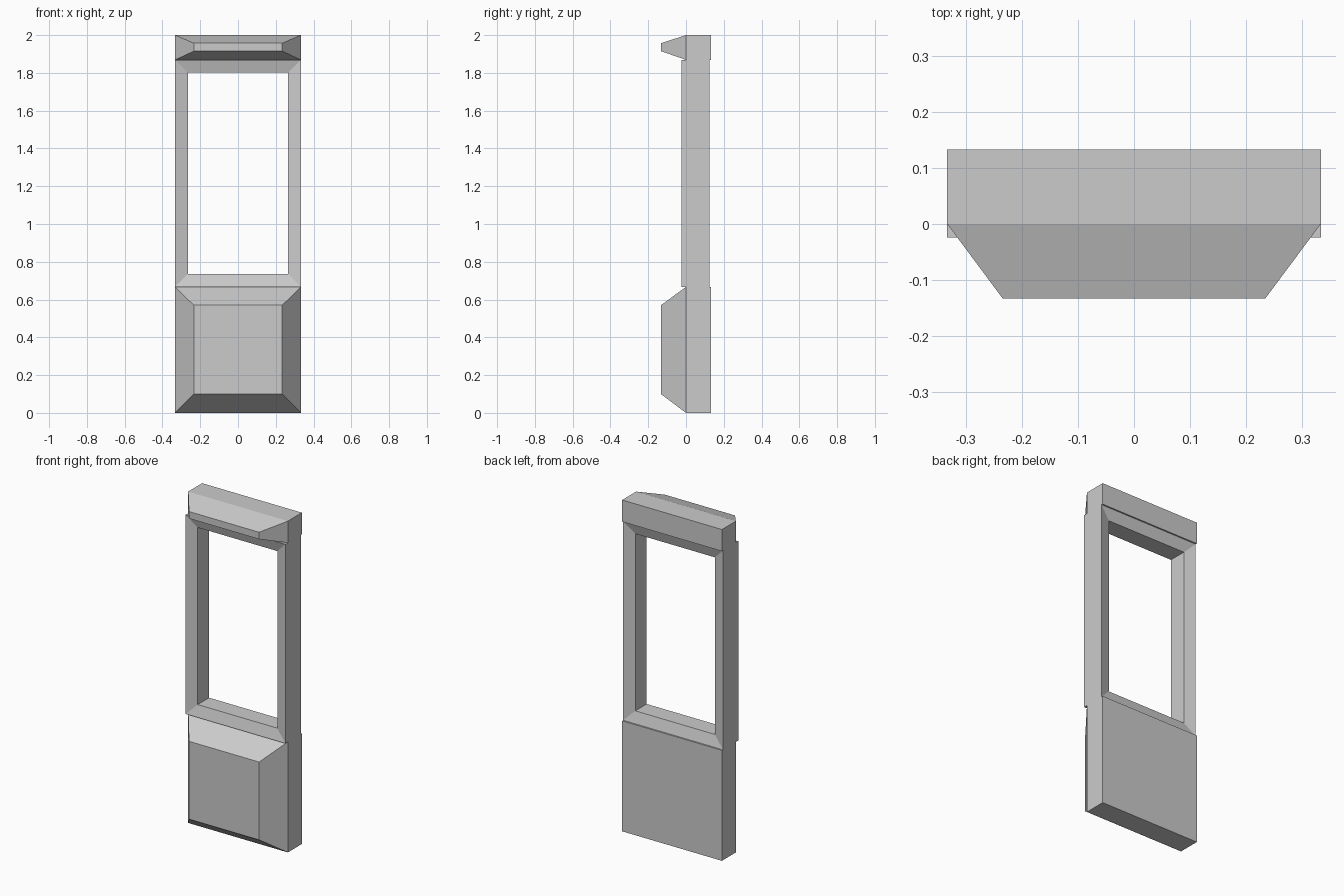
import bpy
import bmesh

if "Cube" in bpy.data.objects:
    bpy.data.objects.remove(bpy.data.objects["Cube"])


def loft(name, sections, closed=False):
    """Join rectangles (y, half width, bottom z, top z) in order; cap the ends or close into a ring."""
    bm = bmesh.new()
    loops = [[bm.verts.new(p) for p in
              ((-w, y, lo), (w, y, lo), (w, y, hi), (-w, y, hi))]
             for y, w, lo, hi in sections]
    pairs = list(zip(loops, loops[1:]))
    if closed:
        pairs.append((loops[-1], loops[0]))
    else:
        bm.faces.new(loops[0])
        bm.faces.new(loops[-1][::-1])
    for a, b in pairs:
        for i in range(4):
            j = (i + 1) % 4
            bm.faces.new((a[i], b[i], b[j], a[j]))
    bmesh.ops.recalc_face_normals(bm, faces=bm.faces)
    mesh = bpy.data.meshes.new(name)
    bm.to_mesh(mesh)
    bm.free()
    obj = bpy.data.objects.new(name, mesh)
    bpy.context.collection.objects.link(obj)
    return obj


W = 0.333       # half width of the whole wall panel
FRONT_W = 0.234  # half width of the raised front faces
D = 0.133       # half depth

# Solid lower panel with a chamfered front
loft("lower_panel", [(-D, FRONT_W, 0.10, 0.57), (0, W, 0, 0.667), (D, W, 0, 0.667)])

# Lintel across the top, with a narrow chamfered nose
loft("top_lintel", [(-D, FRONT_W, 1.915, 1.957), (0, W, 1.869, 2.0), (D, W, 1.869, 2.0)])

# Window frame: sloped front and back rims around an open centre
OUTER = (W, 0.667, 1.869)
INNER = (0.266, 0.734, 1.803)
loft("window_frame", [(-0.024, *OUTER), (0.124, *OUTER),
                      (0.104, *INNER), (-0.005, *INNER)], closed=True)
